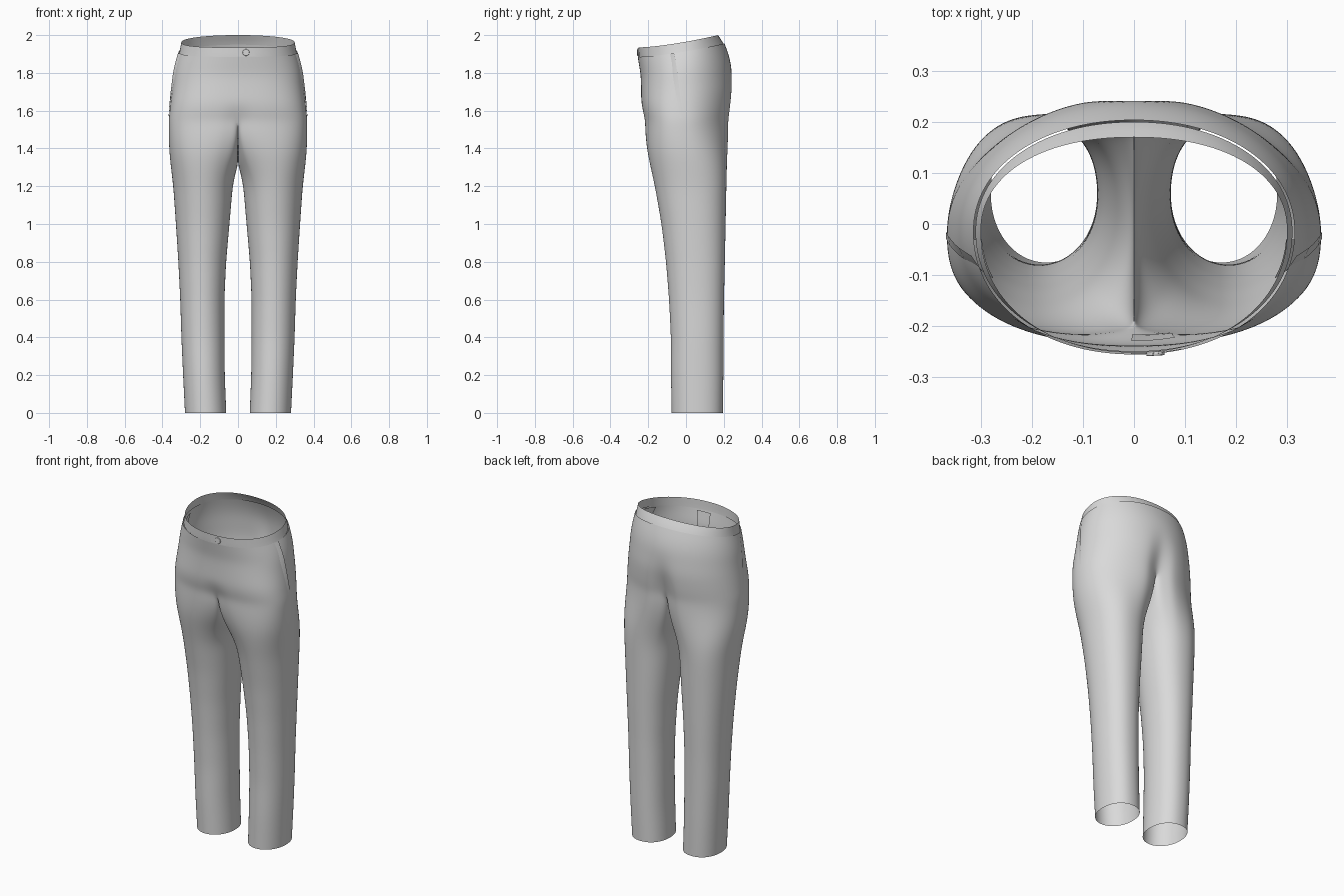
import bpy, math
from math import sin, cos, pi, radians

if "Cube" in bpy.data.objects:
    bpy.data.objects.remove(bpy.data.objects["Cube"])

CLOTH = bpy.data.materials.new("grey cloth")
CLOTH.diffuse_color = (0.7, 0.7, 0.7, 1)
CLOTH.use_nodes = True
CLOTH.node_tree.nodes["Principled BSDF"].inputs["Base Color"].default_value = CLOTH.diffuse_color

# Trunk profile: height, half width, front y, back y, front roundness, back roundness
TRUNK = [(1.935, .300, -.252, .170, 2.1, 2.2), (1.885, .309, -.250, .198, 2.1, 2.1),
         (1.80, .333, -.236, .234, 2.2, 2.0), (1.70, .349, -.238, .252, 2.4, 2.0),
         (1.62, .360, -.236, .246, 2.6, 2.0), (1.55, .367, -.220, .236, 2.7, 2.0)]
# Leg profile: height, inner x, outer x, front y, back y
LEG = [(1.55, .0, .367, -.218, .230), (1.40, .004, .362, -.200, .222), (1.20, .028, .343, -.165, .214),
       (1.0, .045, .329, -.130, .210), (.8, .063, .316, -.106, .206), (.6, .072, .306, -.090, .201),
       (.4, .072, .300, -.080, .199), (.2, .070, .291, -.080, .198), (0, .062, .281, -.076, .195)]


def smooth(t):
    t = max(0, min(1, t))
    return t * t * (3 - 2 * t)


def sample(table, z):
    for a, b in zip(table, table[1:]):
        if z >= b[0]:
            t = (a[0] - z) / (a[0] - b[0])
            return [p + (q - p) * t for p, q in zip(a, b)][1:]
    return list(table[-1][1:])


def oval(ang, rx, ry, n):
    c, s = cos(ang), sin(ang)
    r = (abs(c) ** n + abs(s) ** n) ** (-1 / n)
    return rx * c * r, ry * s * r


def trunk_point(ang, z, off=0.0):
    w, yf, yb, nf, nb = sample(TRUNK, z)
    yc = -.015
    front = sin(ang) < 0
    x, y = oval(ang, w + off, (yc - yf if front else yb - yc) + off, nf if front else nb)
    # centre dips: crotch in front, cleft behind
    low = smooth((1.78 - z) / .25)
    dip = (.07 * smooth((1.64 - z) / .1) if front else .17 * low)
    y = yc + y * (1 - dip * math.exp(-(x / .055) ** 2))
    t = max(0, (y + .25) / .42)
    return x, y, z + .065 * t ** 1.5 * smooth((z - 1.58) / .34)


def leg_point(ang, z):
    xi, xo, yf, yb = sample(LEG, z)
    yc = (yf + yb) / 2
    x, y = oval(ang, (xo - xi) / 2, (yb - yf) / 2, 2.05 if sin(ang) < 0 else 2.25)
    return (xi + xo) / 2 + x, yc + y, z


def make(name, verts, faces, mirror=False, subdiv=0):
    me = bpy.data.meshes.new(name)
    me.from_pydata(verts, [], faces)
    me.materials.append(CLOTH)
    for p in me.polygons:
        p.use_smooth = True
    ob = bpy.data.objects.new(name, me)
    bpy.context.collection.objects.link(ob)
    if mirror:
        m = ob.modifiers.new("mirror", 'MIRROR')
        m.merge_threshold = .0005
    if subdiv:
        s = ob.modifiers.new("smooth", 'SUBSURF')
        s.levels = s.render_levels = subdiv
    return ob


def patch(name, left, right, z0, z1, off, mirror=False, nu=8, nv=10):
    """Strip that follows the trunk; left and right give its edge angles at v = 0..1."""
    verts = []
    for j in range(nv + 1):
        v = j / nv
        for i in range(nu + 1):
            a = left(v) + (right(v) - left(v)) * i / nu
            verts.append(trunk_point(radians(a), z0 + (z1 - z0) * v, off(v, i / nu)))
    k = nu + 1
    faces = [(j * k + i, (j + 1) * k + i, (j + 1) * k + i + 1, j * k + i + 1)
             for j in range(nv) for i in range(nu)]
    return make(name, verts, faces, mirror)


# Seat and legs: half trunk rows, then closed leg rings, mirrored
M, K = 28, 12
verts, faces = [], []
for z in (1.885, 1.84, 1.79, 1.74, 1.69, 1.64, 1.595):
    for i in range(M + 1):
        x, y, zz = trunk_point(-pi / 2 + pi * i / M, z, .006 * smooth((z - 1.7) / .15))
        verts.append((0 if i in (0, M) else x, y, zz))
rows = 7
top = [trunk_point(-pi / 2 + pi * i / M, 1.55) for i in range(M + 1)]
top[0], top[M] = (0, *top[0][1:]), (0, *top[M][1:])
DIP = .15
y0, y1 = top[0][1], top[M][1]
inner = [(0, y1 + (y0 - y1) * k / K, 1.55) for k in range(1, K)]
top += inner
N = len(top)
levels = [1.55, 1.50, 1.44, 1.37, 1.29, 1.2, 1.1, 1.0, .9, .8, .7, .6, .5, .4, .3, .2, .1, .04, 0]
for z in levels:
    b = smooth((1.55 - z) / .35)
    for i, p in enumerate(top):
        if i <= M:
            ang, sag = radians(-130 + 260 * i / M), 0
        else:
            f = (i - M) / K
            ang, sag = radians(130 + 100 * f), DIP * sin(pi * f) ** .8
        q = leg_point(ang, z)
        verts.append((p[0] + (q[0] - p[0]) * b, p[1] + (q[1] - p[1]) * b, z - sag * (1 - b)))
base = rows * (M + 1)
for r in range(rows):
    a, c = r * (M + 1), (r + 1) * (M + 1)
    faces += [(a + i, c + i, c + i + 1, a + i + 1) for i in range(M)]
for r in range(len(levels) - 1):
    a, c = base + r * N, base + (r + 1) * N
    faces += [(a + i, c + i, c + (i + 1) % N, a + (i + 1) % N) for i in range(N)]
make("seat_and_legs", verts, faces, mirror=True, subdiv=2)

# Waistband
patch("waistband", lambda v: -90, lambda v: 270, 1.935, 1.88, lambda v, u: 0, nu=120, nv=4)

# Fly underlap and band overlap, seen inside the front
patch("fly_underlap", lambda v: -91 + v, lambda v: -74 - 8 * v, 1.88, 1.66, lambda v, u: -.02)
patch("band_overlap", lambda v: -91, lambda v: -73, 1.93, 1.88, lambda v, u: .004)

# Slanted side pockets: raised lip and the bag behind it
patch("pocket_lip", lambda v: -19 + 15 * v, lambda v: -11 + 11 * v, 1.885, 1.56,
      lambda v, u: .002 + .012 * u * (1 - v), mirror=True)
patch("pocket_bag", lambda v: -24 + 10 * v, lambda v: -4, 1.88, 1.7,
      lambda v, u: -.012, mirror=True)

# Button at the front of the band
bpy.ops.mesh.primitive_cylinder_add(vertices=24, radius=.018, depth=.008,
                                    location=(.042, -.254, 1.908), rotation=(pi / 2, 0, .06))
button = bpy.context.object
button.name = "button"
button.data.materials.append(CLOTH)
bev = button.modifiers.new("rounded", 'BEVEL')
bev.width, bev.segments = .002, 2
bpy.ops.object.shade_smooth_by_angle()
